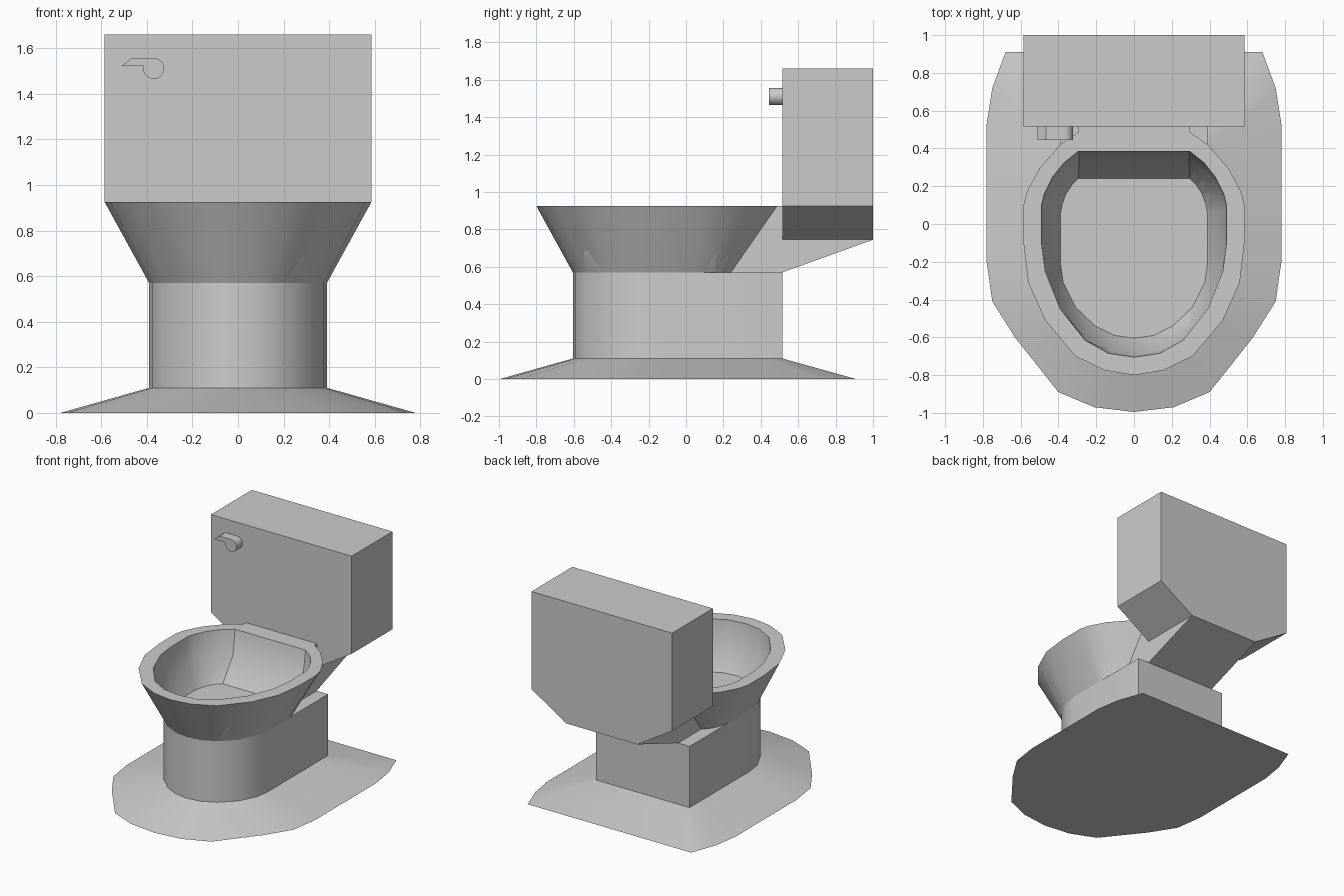
import bpy, bmesh, math

if "Cube" in bpy.data.objects:
    bpy.data.objects.remove(bpy.data.objects["Cube"])

grey = bpy.data.materials.new("ceramic_grey")
grey.diffuse_color = (0.6, 0.6, 0.6, 1)
grey.use_nodes = True
grey.node_tree.nodes["Principled BSDF"].inputs["Base Color"].default_value = grey.diffuse_color


def finish(name, bm, smooth=False):
    """Weld, orient and link a mesh as a named part."""
    bmesh.ops.remove_doubles(bm, verts=bm.verts, dist=0.0005)
    bmesh.ops.recalc_face_normals(bm, faces=bm.faces)
    mesh = bpy.data.meshes.new(name)
    bm.to_mesh(mesh)
    bm.free()
    ob = bpy.data.objects.new(name, mesh)
    bpy.context.collection.objects.link(ob)
    mesh.materials.append(grey)
    if smooth:
        bpy.ops.object.select_all(action='DESELECT')
        ob.select_set(True)
        bpy.context.view_layer.objects.active = ob
        bpy.ops.object.shade_smooth_by_angle(angle=math.radians(30))
    return ob


def mirrored(half):
    """Close a half outline that starts on x = 0."""
    return half + [(-x, y) for x, y in reversed(half[1:])]


def loft(name, rings, cap_bottom=False, cap_top=False):
    """Skin between (half outline, height) rings."""
    bm = bmesh.new()
    loops = [[bm.verts.new((x, y, z)) for x, y in mirrored(h)] for h, z in rings]
    for a, b in zip(loops, loops[1:]):
        n = len(a)
        for i in range(n):
            j = (i + 1) % n
            bm.faces.new((a[i], a[j], b[j], b[i]))
    if cap_bottom:
        bm.faces.new(loops[0])
    if cap_top:
        bm.faces.new(loops[-1])
    return finish(name, bm, True)


def extrude(name, outline, start, depth):
    """Extrude a closed 3D outline along a vector."""
    bm = bmesh.new()
    a = [bm.verts.new(start(*p)) for p in outline]
    b = [bm.verts.new([c + d for c, d in zip(v.co, depth)]) for v in a]
    bm.faces.new(a)
    bm.faces.new(b)
    for i in range(len(a)):
        j = (i + 1) % len(a)
        bm.faces.new((a[i], a[j], b[j], b[i]))
    return finish(name, bm)


# Key heights and depths
FOOT, WAIST, SILL, RIM, TOP = 0.11, 0.57, 0.745, 0.925, 1.66
TANK_FRONT, TANK_BACK = 0.515, 1.0

# Half outlines, front centre to back
waist = [(0, -.605), (.105, -.59), (.205, -.54), (.31, -.44), (.375, -.31), (.39, -.2),
         (.39, .05), (.38, .105), (.36, .16), (.33, .205), (.295, .24)]
rim_outer = [(0, -.8), (.155, -.775), (.31, -.70), (.47, -.51), (.56, -.31), (.585, -.1),
             (.585, .1), (.565, .175), (.5, .295), (.39, .42), (.295, .487)]
rim_inner = [(0, -.705), (.135, -.685), (.26, -.615), (.39, -.45), (.47, -.25), (.49, -.1),
             (.49, .1), (.475, .16), (.43, .25), (.37, .325), (.295, .385)]
ledge = [((a + (c - a) * .49) * .985, (b + (d - b) * .49) * .985)
         for (a, b), (c, d) in zip(waist, rim_outer)]
column = waist[:6] + [(.39, .35), (.39, .43), (.39, .515)]
floor_edge = [(0, -.995), (.21, -.97), (.40, -.89), (.63, -.6), (.75, -.41), (.78, -.2),
              (.78, .53), (.75, .72), (.68, .91)]

# Flared foot and pedestal
loft("flared_base", [(floor_edge, 0), (column, FOOT)], cap_bottom=True)
loft("pedestal", [(column, FOOT), (column, WAIST)], cap_top=True)

# Bowl: outer wall, flat rim, upright lip, inner basin
loft("bowl", [(waist, WAIST), (rim_outer, RIM), (rim_inner, RIM), (ledge, SILL),
              (waist, WAIST)])

# Neck joining the bowl to the tank
extrude("neck", [(.24, WAIST), (.487, RIM), (TANK_FRONT, RIM), (TANK_FRONT, SILL),
                 (TANK_BACK, SILL), (TANK_FRONT, WAIST)],
        lambda y, z: (-.295, y, z), (.59, 0, 0))

# Tank with chamfered lower corners
extrude("tank", [(-.295, SILL), (.295, SILL), (.585, RIM), (.585, TOP), (-.585, TOP), (-.585, RIM)],
        lambda x, z: (x, TANK_FRONT, z), (0, TANK_BACK - TANK_FRONT, 0))

# Flush lever: round boss with a pointed arm
arc = [(-.37 + .046 * math.cos(math.radians(a)), 1.511 + .046 * math.sin(math.radians(a)))
       for a in range(90, -196, -15)]
extrude("flush_lever", [(-.51, 1.523), (-.465, 1.557)] + arc,
        lambda x, z: (x, .445, z), (0, .07, 0))
